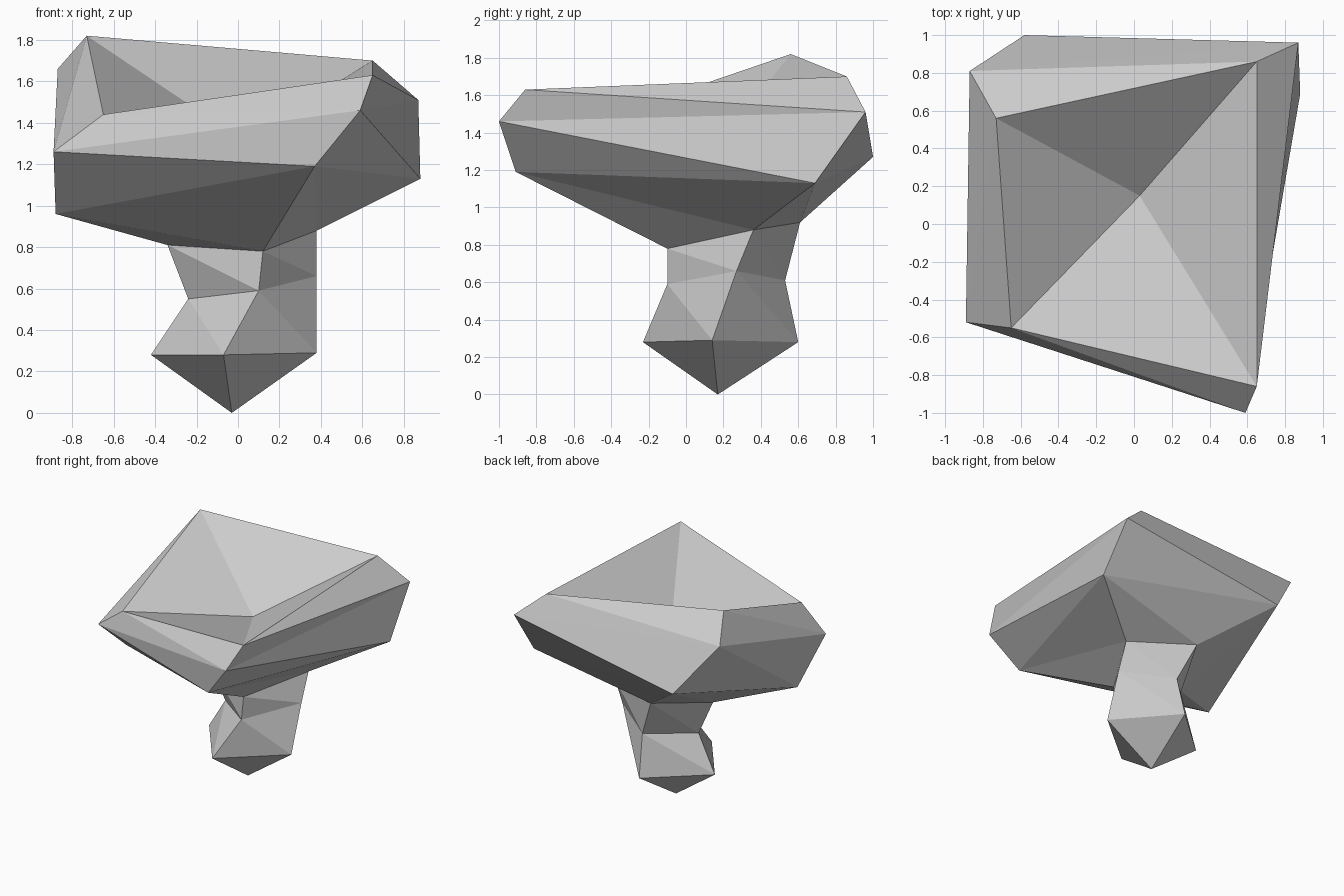
import bpy
import bmesh

old = bpy.data.objects.get("Cube")
if old:
    bpy.data.objects.remove(old, do_unlink=True)


def make_material(name, value):
    """Plain flat grey material."""
    mat = bpy.data.materials.new(name)
    mat.use_nodes = True
    colour = (value, value, value, 1)
    mat.diffuse_color = colour
    shader = mat.node_tree.nodes["Principled BSDF"]
    shader.inputs["Base Color"].default_value = colour
    return mat


def loft(name, rings, material, top=None, tip=None):
    """Join four-cornered rings from top to bottom, with optional end points."""
    bm = bmesh.new()
    loops = [[bm.verts.new(corner) for corner in ring] for ring in rings]
    top_vert = bm.verts.new(top) if top else None
    tip_vert = bm.verts.new(tip) if tip else None
    count = len(rings[0])

    for i in range(count):
        j = (i + 1) % count
        # Side panels, folded along one diagonal
        for upper, lower in zip(loops, loops[1:]):
            bm.faces.new((upper[i], lower[i], lower[j]))
            bm.faces.new((upper[i], lower[j], upper[j]))
        # Fans closing the ends
        if top_vert:
            bm.faces.new((loops[0][i], loops[0][j], top_vert))
        if tip_vert:
            bm.faces.new((loops[-1][i], tip_vert, loops[-1][j]))

    mesh = bpy.data.meshes.new(name)
    bm.to_mesh(mesh)
    bm.free()
    mesh.materials.append(material)
    obj = bpy.data.objects.new(name, mesh)
    bpy.context.collection.objects.link(obj)
    return obj


grey = make_material("light grey", 0.6)

# Corners of every ring run front right, front left, back left, back right
rim = [(-.65, -.55, 1.44), (.65, -.86, 1.63), (.65, .86, 1.7), (-.73, .56, 1.82)]
brim = [(-.89, -.52, 1.26), (.59, -1, 1.46), (.87, .96, 1.51), (-.87, .81, 1.66)]
skirt = [(-.88, -.17, .96), (.37, -.91, 1.19), (.88, .69, 1.13), (-.58, 1, 1.27)]
neck = [(-.34, .14, .81), (.12, -.1, .78), (.38, .36, .88), (-.11, .61, .92)]
waist = [(-.24, .18, .55), (.1, -.1, .59), (.38, .27, .66), (.02, .53, .61)]
foot = [(-.42, .23, .28), (-.07, -.23, .28), (.38, .14, .29), (0, .6, .28)]

# Wide cap with a sunken top, open where the stem joins
loft("cap", [rim, brim, skirt, neck], grey, top=(.03, .15, 1.31))

# Pinched stem ending in a point
loft("stem", [neck, waist, foot], grey, tip=(-.03, .17, 0))
